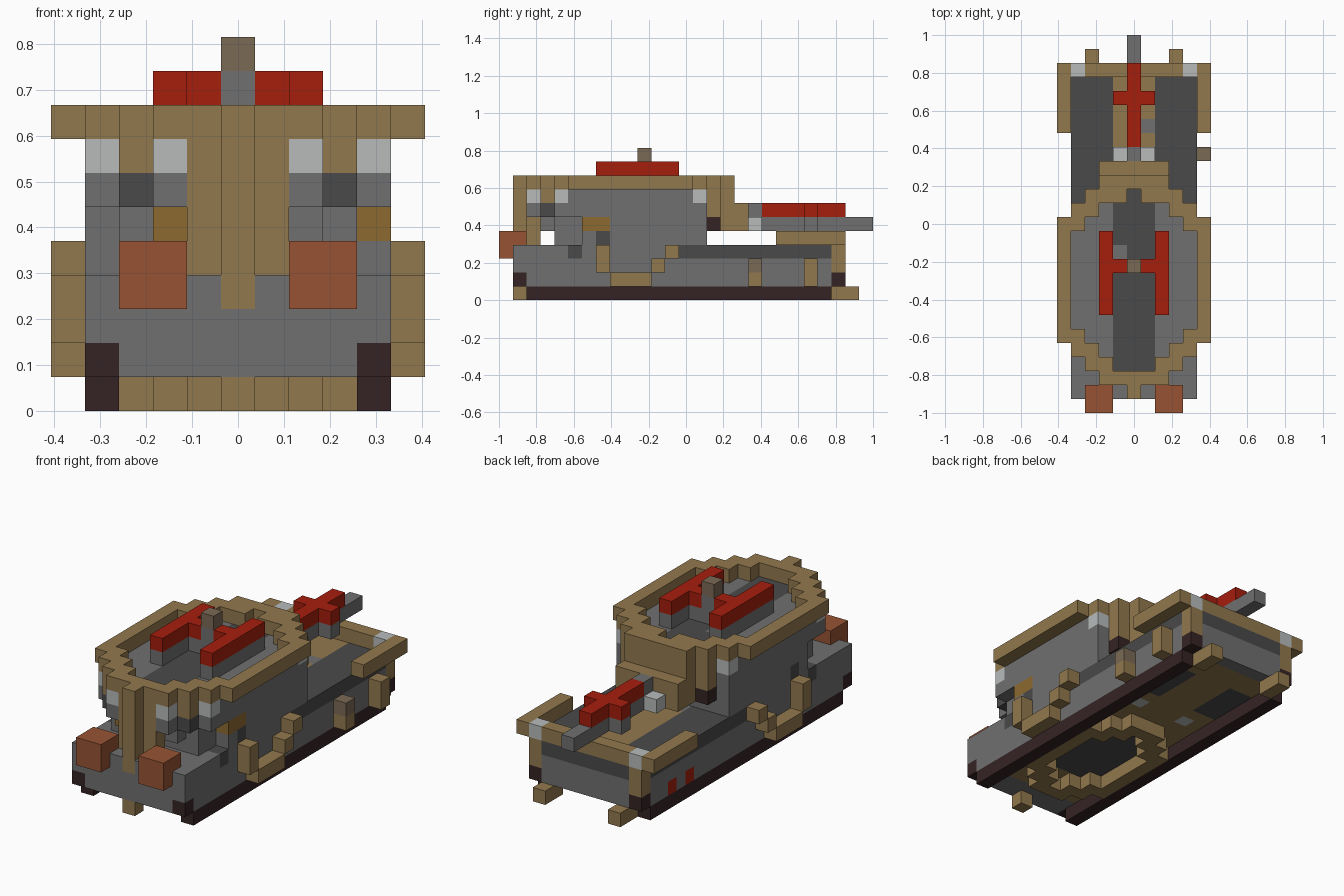
import bpy

cube = bpy.data.objects.get("Cube")
if cube:
    bpy.data.objects.remove(cube, do_unlink=True)

U = 2 / 27  # block size
COLOURS = {
    "tan": (.29, .19, .076),
    "grey": (.162, .162, .162),
    "dark_grey": (.068, .068, .068),
    "red": (.38, .013, .004),
    "terracotta": (.31, .088, .033),
    "dark_brown": (.036, .017, .018),
    "light_grey": (.48, .5, .5),
    "ochre": (.27, .144, .03),
    "taupe": (.195, .144, .09),
}
NAMES = list(COLOURS)
MATS = []
for name, rgb in COLOURS.items():
    m = bpy.data.materials.new(name)
    m.use_nodes = True
    m.diffuse_color = (*rgb, 1)
    bsdf = m.node_tree.nodes["Principled BSDF"]
    bsdf.inputs["Base Color"].default_value = (*rgb, 1)
    bsdf.inputs["Roughness"].default_value = 0.9
    MATS.append(m)

cells = {}  # block position -> (part, colour)


def fill(part, colour, xs, ys, zs, mirror=True):
    """Fill an inclusive range of blocks, by default on both sides."""
    for i in range(xs[0], xs[1] + 1):
        for j in range(ys[0], ys[1] + 1):
            for k in range(zs[0], zs[1] + 1):
                cells[i, j, k] = (part, colour)
                if mirror:
                    cells[-i, j, k] = (part, colour)


def block(part, colour, x, y, z, mirror=True):
    fill(part, colour, (x, x), (y, y), (z, z), mirror)


# Hull with darker rear deck and tan centre strip
fill("hull", "grey", (0, 4), (-12, 11), (1, 3))
fill("hull", "dark_grey", (2, 4), (0, 10), (3, 3))
fill("hull", "tan", (0, 1), (3, 10), (3, 3))
block("hull", "grey", 1, 7, 3, False)
fill("hull", "dark_grey", (0, 3), (11, 11), (3, 3))
fill("hull", "tan", (4, 4), (11, 11), (2, 3))
for end in (-12, 11):
    block("hull", "dark_brown", 4, end, 1)
block("hull", "dark_grey", 4, -8, 3)
for j in (6, 8):
    block("hull", "red", -4, j, 1, False)

# Runners and their end blocks
fill("runner", "dark_brown", (4, 4), (-11, 10), (0, 0))
block("front_foot", "tan", 0, -12, 0)
fill("rear_foot", "tan", (3, 3), (11, 12), (0, 0))

# Rear rail around the deck
fill("rear_rail", "tan", (5, 5), (7, 11), (4, 4))
fill("rear_rail", "tan", (0, 3), (11, 11), (4, 4))
block("rear_rail", "light_grey", 4, 11, 4)

# Stepped bracket on each flank and side pegs
for j, k in ((-5, 1), (-4, 1), (-3, 1), (-6, 2), (-2, 2), (-6, 3), (-1, 3)):
    block("side_bracket", "tan", 5, j, k)
for j in (5, 9):
    fill("side_peg", "tan", (5, 5), (j, j), (1, 2), False)
block("side_peg", "taupe", 5, 5, 2, False)

# Front boxes
fill("front_box", "terracotta", (2, 3), (-13, -12), (3, 4))

# Turret: half width of the oval for each row
WIDTH = {-11: 2, -10: 3, -9: 4, 1: 4, 2: 3, 3: 2}
WIDTH.update({j: 5 for j in range(-8, 1)})
for j, w in WIDTH.items():
    for k in range(4, 8):
        if k == 4 and not -9 <= j <= 1:
            continue
        half = min(w, 4) - (1 if j <= -8 and k < 6 else 0)
        fill("turret", "tan" if j > 1 else "grey", (0, half), (j, j), (k, k))
    # Rim: fill each row, leaving out the interior
    near = min(WIDTH.get(j - 1, 0), WIDTH.get(j + 1, 0))
    fill("turret_rim", "tan", (min(w, near if near < w else w), w), (j, j), (8, 8))
for j, lo, hi in ((-11, 0, 2), (-10, 2, 3), (-9, 3, 4), (-8, 4, 5), (0, 4, 5),
                  (1, 3, 4), (2, 1, 3), (3, 0, 2)):
    fill("turret_rim", "tan", (lo, hi), (j, j), (8, 8))
fill("turret", "dark_grey", (0, 1), (-10, 2), (7, 7))
block("turret", "grey", -1, -2, 7, False)

# Turret wall details
for x, y, z, colour in ((2, -11, 7, "light_grey"), (3, -10, 7, "tan"),
                        (4, -9, 7, "light_grey"), (4, 1, 7, "light_grey"),
                        (4, -6, 4, "dark_grey"), (3, -10, 6, "dark_grey"),
                        (3, 2, 5, "dark_brown")):
    block("turret", colour, x, y, z)
fill("turret", "ochre", (4, 4), (-7, -6), (5, 5), False)
block("turret", "ochre", -2, -10, 5, False)

# Prow post
fill("prow_post", "tan", (0, 1), (-11, -11), (4, 7))
fill("prow_post", "tan", (0, 0), (-12, -12), (3, 8))

# Twin roof guns with a cross bar and central pole
for k, colour in ((8, "grey"), (9, "red")):
    fill("roof_gun", colour, (2, 2), (-6, -1), (k, k))
    block("roof_gun", colour, 1, -3, k)
fill("pole", "grey", (0, 0), (-3, -3), (8, 9))
block("pole", "taupe", 0, -3, 10)

# Rear gun on its bracket
fill("rear_bracket", "tan", (0, 2), (4, 4), (5, 6))
block("rear_bracket", "light_grey", 1, 5, 5)
fill("rear_bracket", "grey", (0, 0), (5, 5), (5, 6))
fill("rear_gun", "grey", (0, 0), (6, 13), (5, 5))
fill("rear_gun", "red", (0, 0), (6, 11), (6, 6))
block("rear_gun", "grey", 1, 9, 5)
block("rear_gun", "red", 1, 9, 6)

# Underside: tan floor, dark plate and stepped ring
fill("hull", "tan", (0, 3), (-10, 10), (1, 1))
fill("hull", "dark_grey", (0, 2), (-7, -1), (1, 1))
fill("hull", "dark_grey", (2, 3), (5, 8), (1, 1))
for j, lo, hi in ((-9, 0, 1), (-8, 1, 2), (-7, 2, 3), (-1, 2, 3), (0, 1, 2), (1, 0, 1)):
    fill("belly_ring", "tan", (lo, hi), (j, j), (0, 0))
fill("belly_ring", "tan", (3, 3), (-6, -2), (0, 0))
block("hull", "light_grey", 2, 3, 1)

# One mesh per part, keeping only exposed block sides
SIDES = [(axis, s) for axis in range(3) for s in (-1, 1)]
parts = {}
for pos, (part, colour) in cells.items():
    verts, faces, mats = parts.setdefault(part, ({}, [], []))
    for axis, s in SIDES:
        other = list(pos)
        other[axis] += s
        if tuple(other) in cells:
            continue
        b, c = (axis + 1) % 3, (axis + 2) % 3
        loop = []
        for db, dc in ((0, 0), (1, 0), (1, 1), (0, 1))[::s]:
            p = list(pos)
            p[axis] += (s + 1) // 2
            p[b] += db
            p[c] += dc
            loop.append(verts.setdefault(tuple(p), len(verts)))
        faces.append(loop)
        mats.append(NAMES.index(colour))

for part, (verts, faces, mats) in parts.items():
    mesh = bpy.data.meshes.new(part)
    points = [((x - .5) * U, (y - .5) * U, z * U) for x, y, z in verts]
    mesh.from_pydata(points, [], faces)
    used = sorted(set(mats))
    for m in used:
        mesh.materials.append(MATS[m])
    for poly, m in zip(mesh.polygons, mats):
        poly.material_index = used.index(m)
    mesh.update()
    obj = bpy.data.objects.new(part, mesh)
    bpy.context.collection.objects.link(obj)
